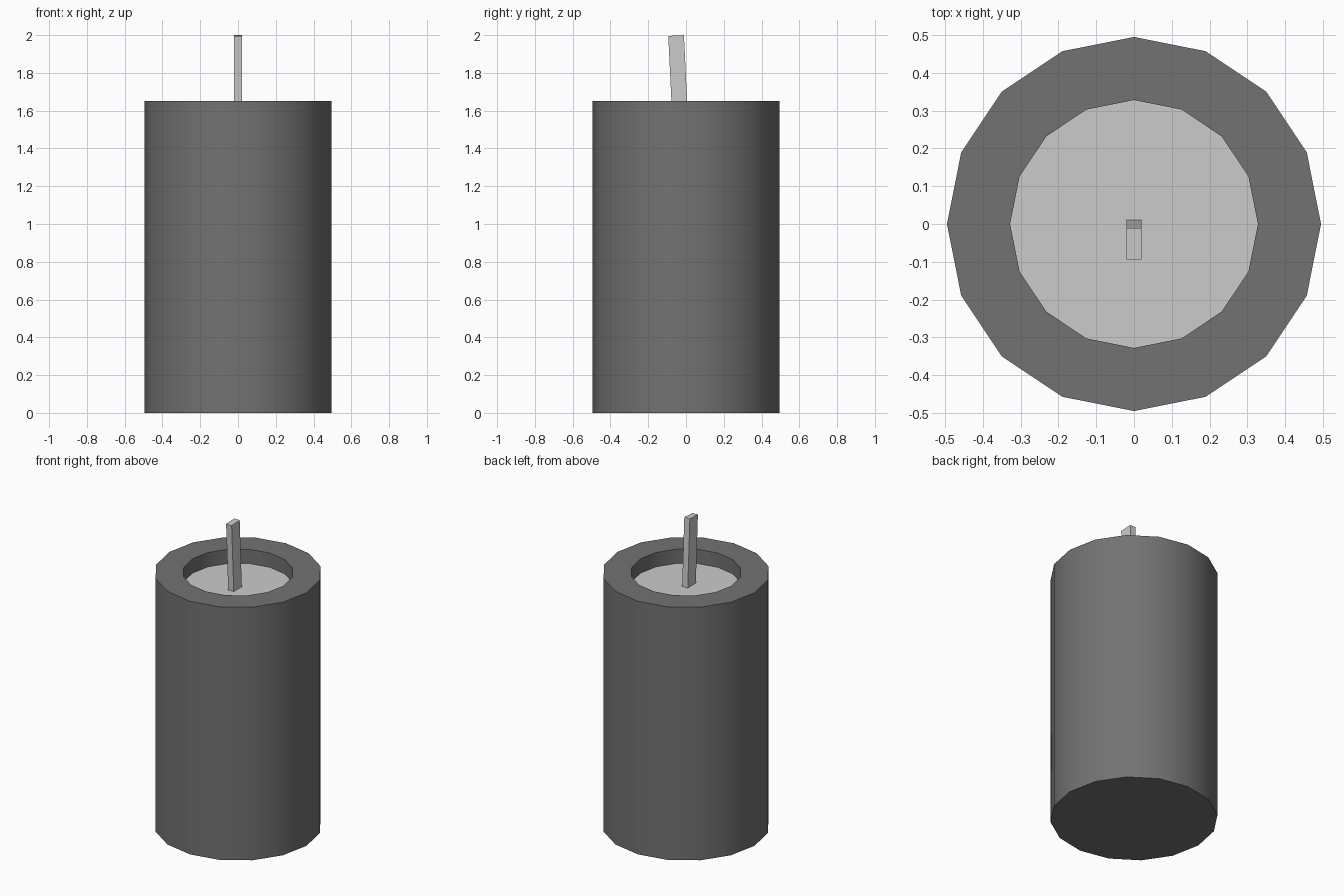
import bpy, bmesh
from math import cos, sin, pi, radians
from mathutils import Matrix

if "Cube" in bpy.data.objects:
    bpy.data.objects.remove(bpy.data.objects["Cube"])

SIDES = 16
R_OUT, R_IN = 0.495, 0.328
H, WAX_Z = 1.65, 1.557


def add_object(name, bm, color=None):
    mesh = bpy.data.meshes.new(name)
    bm.to_mesh(mesh)
    bm.free()
    obj = bpy.data.objects.new(name, mesh)
    bpy.context.collection.objects.link(obj)
    if color:
        mat = bpy.data.materials.new(name + "_colour")
        mat.diffuse_color = color
        mat.use_nodes = True
        mat.node_tree.nodes["Principled BSDF"].inputs["Base Color"].default_value = mat.diffuse_color
        mesh.materials.append(mat)
    return obj


def ring(bm, r, z):
    return [bm.verts.new((r * cos(2 * pi * i / SIDES), r * sin(2 * pi * i / SIDES), z))
            for i in range(SIDES)]


# Candle body: closed base, outer wall, flat rim and recessed inner wall
bm = bmesh.new()
rings = [ring(bm, r, z) for r, z in [(R_OUT, 0), (R_OUT, H), (R_IN, H), (R_IN, WAX_Z)]]
bm.faces.new(rings[0][::-1])
for a, b in zip(rings, rings[1:]):
    for i in range(SIDES):
        j = (i + 1) % SIDES
        bm.faces.new((a[i], a[j], b[j], b[i]))
body = add_object("candle_body", bm, (0.17, 0.17, 0.17, 1))
bpy.context.view_layer.objects.active = body
body.select_set(True)
bpy.ops.object.shade_smooth_by_angle(angle=radians(30))

# Wax surface at the bottom of the recess
bm = bmesh.new()
bm.faces.new(ring(bm, R_IN, WAX_Z))
add_object("wax_surface", bm)

# Wick: thin box leaning slightly towards the front
bm = bmesh.new()
bmesh.ops.create_cube(bm, size=1, matrix=Matrix.Diagonal((0.04, 0.083, 0.45, 1)))
wick = add_object("wick", bm)
wick.rotation_euler.x = radians(2.8)
wick.location = (0, -0.0415, 1.773)
